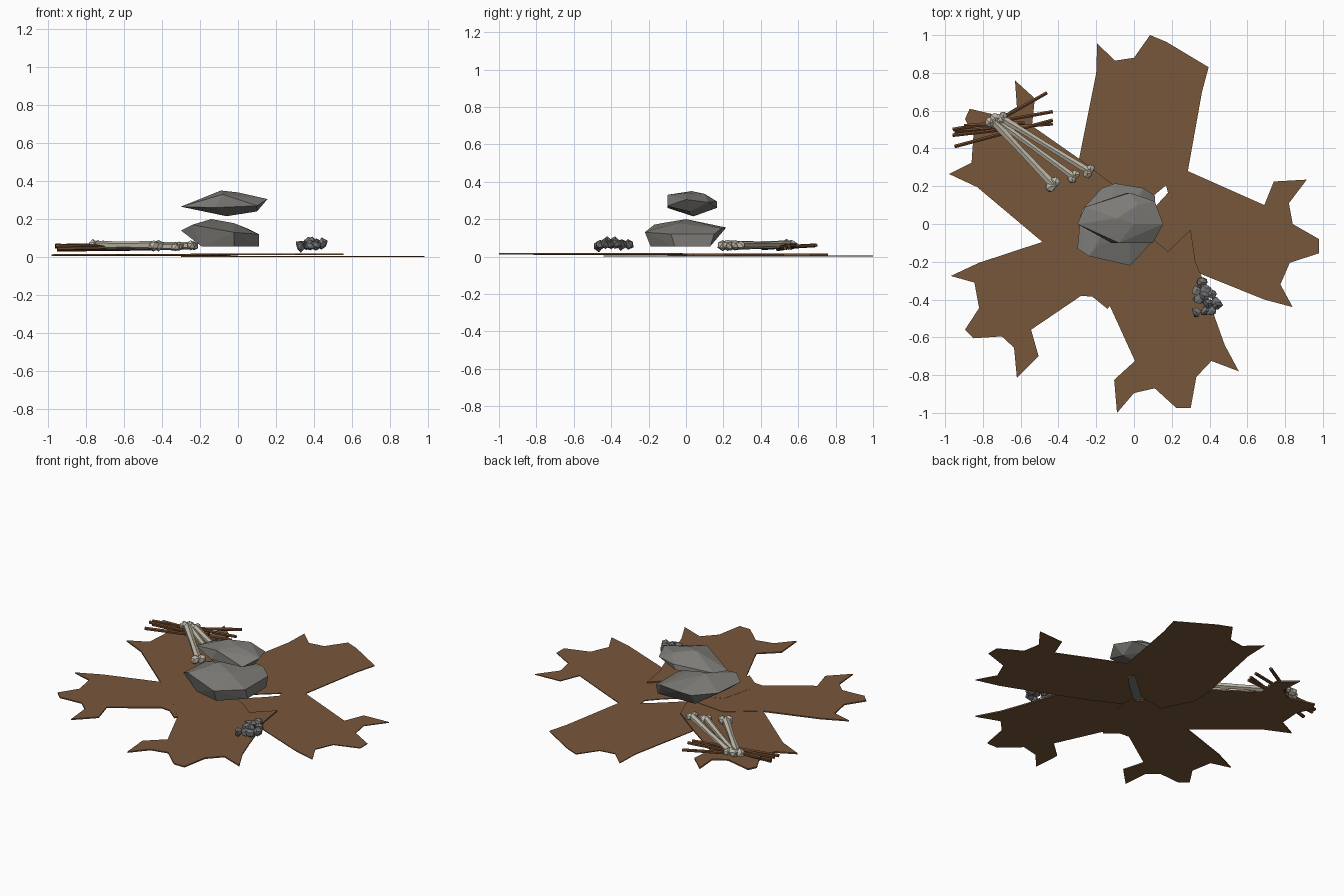
import bpy
import bmesh
import math
import random
from mathutils import Vector

random.seed(4)

default_cube = bpy.data.objects.get("Cube")
if default_cube:
    bpy.data.objects.remove(default_cube, do_unlink=True)


def make_material(name, red, green, blue):
    material = bpy.data.materials.new(name)
    material.use_nodes = True
    colour = (red, green, blue, 1)
    material.diffuse_color = colour
    shader = material.node_tree.nodes["Principled BSDF"]
    shader.inputs["Base Color"].default_value = colour
    shader.inputs["Roughness"].default_value = .9
    return material


hide_brown = make_material("hide brown", .19, .095, .044)
stone_grey = make_material("stone grey", .2, .195, .18)
pebble_grey = make_material("pebble grey", .17, .17, .17)
bone_cream = make_material("bone cream", .52, .48, .39)
stick_brown = make_material("stick brown", .15, .065, .027)


def finish(name, mesh_builder, material):
    """Turn a bmesh into a flat shaded object with one colour."""
    bmesh.ops.recalc_face_normals(mesh_builder, faces=mesh_builder.faces)
    mesh = bpy.data.meshes.new(name)
    mesh_builder.to_mesh(mesh)
    mesh_builder.free()
    mesh.materials.append(material)
    model_part = bpy.data.objects.new(name, mesh)
    bpy.context.collection.objects.link(model_part)
    return model_part


def hide_slab(name, outline, bottom, top):
    """Extrude a ragged outline into a thin hide."""
    builder = bmesh.new()
    corners = [builder.verts.new((x, y, bottom)) for x, y in outline]
    sheet = builder.faces.new(corners)
    result = bmesh.ops.extrude_face_region(builder, geom=[sheet], use_keep_orig=True)
    raised = [item for item in result["geom"] if isinstance(item, bmesh.types.BMVert)]
    bmesh.ops.translate(builder, verts=raised, vec=(0, 0, top - bottom))
    return finish(name, builder, hide_brown)


def hull_into(builder, points):
    """Add one faceted convex lump."""
    corners = [builder.verts.new(point) for point in points]
    result = bmesh.ops.convex_hull(builder, input=corners)
    loose = [item for item in result["geom_interior"] if isinstance(item, bmesh.types.BMVert)]
    bmesh.ops.delete(builder, geom=loose, context="VERTS")


def rock(name, points):
    builder = bmesh.new()
    hull_into(builder, points)
    return finish(name, builder, stone_grey)


def lump_into(builder, centre, size, jitter):
    """Add a small irregular chunk."""
    points = []
    ball = bmesh.new()
    bmesh.ops.create_icosphere(ball, subdivisions=1, radius=1)
    for corner in ball.verts:
        scale = size * random.uniform(1 - jitter, 1 + jitter)
        points.append(Vector(centre) + corner.co * scale)
    ball.free()
    hull_into(builder, points)


def rod_into(builder, start, end, radius_start, radius_end, sides):
    """Add a tapered prism between two points."""
    start, end = Vector(start), Vector(end)
    along = end - start
    result = bmesh.ops.create_cone(
        builder, cap_ends=True, segments=sides,
        radius1=radius_start, radius2=radius_end, depth=along.length)
    turn = along.to_track_quat("Z", "Y")
    for corner in result["verts"]:
        corner.co = turn @ corner.co + (start + end) / 2


# Ragged hides, overlapping around the middle
hide_slab("back_hide", [
    (-.29, .35), (-.2, .8), (-.195, .955), (-.1, .865), (0, .88), (.085, 1),
    (.17, .965), (.395, .83), (.36, .7), (.285, .28), (.17, .205),
    (.08, .13), (-.02, .04), (-.2, 0), (-.3, .2)], 0, .005)
hide_slab("left_hide", [
    (.285, .28), (.69, .1), (.74, .225), (.915, .235), (.82, .11), (.84, 0),
    (.98, -.08), (.98, -.155), (.825, -.205), (.775, -.32), (.84, -.44),
    (.69, -.4), (.355, -.265), (.2, -.2), (0, -.1), (.01, 0), (.12, .1),
    (.18, .165), (.17, .205)], .001, .006)
hide_slab("front_hide", [
    (.3, -.03), (.325, -.2), (.355, -.27), (.43, -.5), (.48, -.64),
    (.555, -.78), (.41, -.725), (.33, -.81), (.3, -.975), (.225, -.975),
    (.11, -.87), (0, -.895), (-.09, -1), (-.105, -.825), (.005, -.725),
    (-.125, -.44), (-.25, -.3), (-.2, -.1), (0, -.02), (.1, -.08),
    (.18, -.145)], .01, .018)
hide_slab("front_right_hide", [
    (-.14, -.45), (-.22, -.385), (-.28, -.38), (-.545, -.56), (-.505, -.7),
    (-.62, -.815), (-.635, -.655), (-.7, -.595), (-.85, -.605),
    (-.895, -.56), (-.82, -.445), (-.845, -.31), (-.97, -.275),
    (-.82, -.205), (-.485, -.095), (-.3, .05), (-.1, .03), (0, -.1),
    (-.05, -.3)], .009, .017)
hide_slab("back_right_hide", [
    (-.485, -.095), (-.83, .195), (-.98, .265), (-.86, .325), (-.85, .47),
    (-.895, .555), (-.87, .61), (-.7, .57), (-.62, .62), (-.63, .76),
    (-.525, .665), (-.54, .52), (-.29, .345), (-.1, .2), (-.04, .04),
    (-.2, -.1)], .006, .015)

# Two stacked faceted boulders
rock("lower_boulder", [
    (-.3, -.13, .14), (-.24, -.17, .17), (-.02, -.22, .13), (.11, -.08, .12),
    (.11, .15, .12), (.05, .19, .15), (-.1, .215, .155), (-.17, .19, .14),
    (-.28, .07, .14), (-.14, 0, .2), (-.02, -.05, .178), (-.19, -.15, .055),
    (-.02, -.19, .055), (.11, -.06, .055), (.11, .13, .055), (-.15, .12, .055),
    (-.2, -.12, .18)])
rock("upper_boulder", [
    (-.3, 0, .265), (-.26, .09, .27), (-.09, .03, .35), (0, 0, .34),
    (.155, 0, .305), (.11, .12, .29), (-.02, .165, .295), (-.04, .165, .26),
    (.1, -.1, .27), (-.08, -.1, .33), (-.12, -.1, .26), (.1, .02, .24),
    (-.06, .04, .215), (.02, .1, .335)])


# Long bones with knobbly ends
def bone(name, start, end, thickness):
    builder = bmesh.new()
    start, end = Vector(start), Vector(end)
    along = (end - start).normalized()
    side = along.cross(Vector((0, 0, 1)))
    middle = (start + end) / 2
    rod_into(builder, start, middle, thickness, thickness * .8, 6)
    rod_into(builder, middle, end, thickness * .8, thickness, 6)
    for tip in (start, end):
        for direction in (-1, 1):
            knob = tip + side * direction * thickness * .75
            lump_into(builder, knob, thickness * 1.25, .15)
    return finish(name, builder, bone_cream)


bone("front_bone", (-.75, .55, .062), (-.43, .21, .062), .024)
bone("middle_bone", (-.73, .55, .06), (-.32, .25, .055), .02)
bone("back_bone", (-.7, .56, .062), (-.24, .28, .06), .021)

# Bundle of thin sticks
sticks = [
    ((-.96, .5, .055), (-.43, .595, .06)),
    ((-.95, .41, .045), (-.43, .55, .055)),
    ((-.96, .47, .06), (-.56, .515, .05)),
    ((-.95, .49, .04), (-.43, .53, .045)),
    ((-.9, .52, .06), (-.58, .535, .06)),
    ((-.77, .52, .05), (-.46, .695, .06))]
for number, (start, end) in enumerate(sticks):
    builder = bmesh.new()
    rod_into(builder, start, end, .011, .01, 6)
    finish("stick_" + str(number), builder, stick_brown)

# Heap of small pebbles
heap = bmesh.new()
for x, y, z in [
        (.36, -.31, .065), (.38, -.34, .07), (.33, -.35, .065), (.37, -.38, .075),
        (.41, -.37, .07), (.43, -.41, .065), (.39, -.42, .075), (.34, -.4, .065),
        (.38, -.46, .06), (.41, -.46, .065), (.33, -.465, .055), (.44, -.43, .07)]:
    lump_into(heap, (x, y, z), .028, .3)
finish("pebble_heap", heap, pebble_grey)
